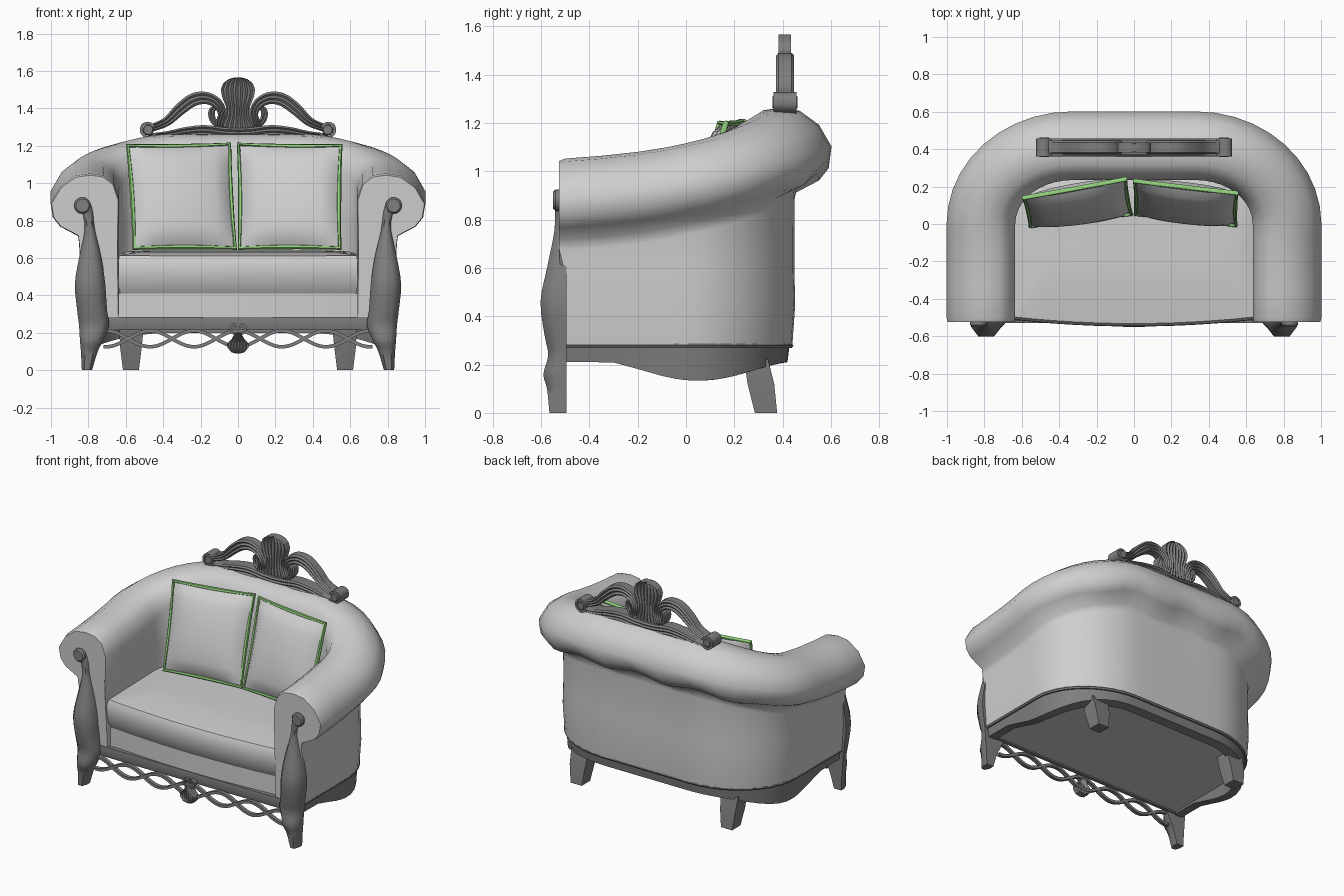
import bpy, bmesh, math
from mathutils import Vector

cube = bpy.data.objects.get("Cube")
if cube:
    bpy.data.objects.remove(cube)


def material(name, rgb):
    m = bpy.data.materials.new(name)
    m.use_nodes = True
    m.diffuse_color = (*rgb, 1)
    m.node_tree.nodes["Principled BSDF"].inputs["Base Color"].default_value = (*rgb, 1)
    return m


FABRIC = material("light grey fabric", (0.62, 0.62, 0.62))
WOOD = material("grey wood", (0.21, 0.21, 0.21))
GREEN = material("green piping", (0.28, 0.62, 0.2))


def make(name, verts, faces, mat, mirror=False, angle=40):
    me = bpy.data.meshes.new(name)
    me.from_pydata([tuple(v) for v in verts], [], faces)
    me.materials.append(mat)
    ob = bpy.data.objects.new(name, me)
    bpy.context.collection.objects.link(ob)
    bm = bmesh.new()
    bm.from_mesh(me)
    bmesh.ops.recalc_face_normals(bm, faces=bm.faces)
    bm.to_mesh(me)
    bm.free()
    me.shade_smooth()
    me.set_sharp_from_angle(angle=math.radians(angle))
    if mirror:
        ob.modifiers.new("Mirror", 'MIRROR').use_mirror_merge = False


def loft(name, rings, mat, closed=False, **kw):
    """Skin a list of closed rings; cap the ends unless the loft is closed."""
    n, m = len(rings[0]), len(rings)
    verts = [p for r in rings for p in r]
    faces = []
    for i in range(m if closed else m - 1):
        a, b = i * n, (i + 1) % m * n
        faces += [(a + j, a + (j + 1) % n, b + (j + 1) % n, b + j) for j in range(n)]
    if not closed:
        faces += [tuple(range(n)), tuple(range((m - 1) * n, m * n))]
    make(name, verts, faces, mat, **kw)


def spline(pts, steps=6):
    """Smooth path through the points."""
    p = [Vector(q) for q in pts]
    p = [2 * p[0] - p[1]] + p + [2 * p[-1] - p[-2]]
    out = []
    for a, b, c, d in zip(p, p[1:], p[2:], p[3:]):
        for k in range(steps):
            t = k / steps
            out.append(0.5 * (2 * b + (c - a) * t + (2 * a - 5 * b + 4 * c - d) * t * t
                              + (3 * b - a - 3 * c + d) * t ** 3))
    return out + [p[-2]]


def band(name, pts, y0, y1, groove=0.0, ribs=3, steps=6):
    """Carved strip along an (x, z, width) path, ribbed on both faces."""
    path = spline(pts, steps)
    k = 2 * ribs
    row = [(2 * j / k - 1, groove * (1 - j % 2)) for j in range(k + 1)]
    rings = []
    for i, p in enumerate(path):
        t = path[min(i + 1, len(path) - 1)] - path[max(i - 1, 0)]
        n = Vector((-t.y, t.x)).normalized() * p.z / 2
        rings.append([(p.x + n.x * s, y0 + g, p.y + n.y * s) for s, g in row]
                     + [(p.x + n.x * s, y1 - g, p.y + n.y * s) for s, g in row[::-1]])
    loft(name, rings, WOOD, mirror=True, angle=35)


def disc(name, x, z, r, y0, y1):
    ang = [2 * math.pi * k / 20 for k in range(20)]
    rings = [[(x + q * math.cos(a), y, z + q * math.sin(a)) for a in ang]
             for y, q in ((y0, r * 0.8), (y0 + 0.01, r), (y1 - 0.01, r), (y1, r * 0.8))]
    loft(name, rings, WOOD, mirror=True)


# Horseshoe plan: offset d outward from the inner wall
STRAIGHT = (-0.525, -0.5, -0.35, -0.2, -0.08)
ARC = [math.pi / 2 * k / 10 for k in range(11)]


def plan(d, ys=STRAIGHT):
    half = [(0.64 + d, y) for y in ys]
    half += [(0.33 + (0.31 + d) * math.cos(a), (0.24 + d) * math.sin(a)) for a in ARC]
    half += [(0.22, 0.24 + d), (0.11, 0.24 + d)]
    return half + [(0, 0.24 + d)] + [(-x, y) for x, y in half[::-1]]


def top_height(y):
    t = max(0, (y + 0.53) / 1.0)
    return 1.05 + 0.07 * t + 0.19 * t ** 3


# Upholstered body with rolled arms and back; heights are below the top, or absolute if positive
roll = [(0, -0.4), (-0.005, -0.14), (0.025, -0.05), (0.08, -0.01), (0.15, 0), (0.23, -0.012),
        (0.31, -0.07), (0.362, -0.16), (0.35, -0.235), (0.31, -0.285), (0.215, -0.335), (0.209, -0.38)]
low = [(0.208, 0.6), (0.212, 0.45), (0.2, 0.28), (0.0, 0.28)]
mid = plan(0.15)
rings = [[] for _ in mid]
for d, h in roll + low:
    for i, (x, y) in enumerate(plan(d)):
        end = i in (0, len(mid) - 1)
        z = h if h > 0.2 else top_height(mid[i][1]) + h
        if end and h > 0.2:
            y = -0.505
        elif end:
            z = 0.85 + (z - 0.85) * 0.96
            x = math.copysign(0.82 + (abs(x) - 0.82) * 0.97, x)
        elif -0.35 < h < -0.2:
            z += 0.016 * math.cos(x * 14) * max(0, min(1, (y - 0.36) / 0.08))
        rings[i].append((x, y, z))
loft("sofa_body", rings, FABRIC, angle=65)


def rail_bottom(y):
    return 0.21 - 0.077 * max(0, math.cos((y - 0.05) / 0.36 * math.pi / 2)) ** 1.3 * (abs(y - 0.05) < 0.36)


# Wooden base rail with a dipped lower edge, a bead and a floor panel
rail_y = (-0.5, -0.4, -0.3, -0.2, -0.1, -0.04)


def sweep(name, section, dip):
    rows = [plan(d, rail_y) for d, z in section]
    loft(name, [[(r[i][0], r[i][1], rail_bottom(r[i][1]) if dip and z < 0.2 else z)
                 for r, (d, z) in zip(rows, section)] for i in range(len(rows[0]))], WOOD)


sweep("base_rail", [(0.12, 0), (0.18, 0), (0.188, 0.275), (0.12, 0.275)], True)
sweep("base_bead", [(0.15, 0.268), (0.198, 0.268), (0.204, 0.278), (0.198, 0.288), (0.15, 0.288)], False)
loft("floor_panel", [[(x, y, z) for x, y in plan(0.14, rail_y)] for z in (0.225, 0.25)], FABRIC)
loft("front_rail", [[(x, -0.48, 0.215), (x, -0.505, 0.215), (x, -0.515, 0.25), (x, -0.51, 0.285),
                     (x, -0.48, 0.285)] for x in (-0.8, 0.8)], WOOD)


# Seat base and bulging seat cushion
def seat_ring(inset, z, front, rise=0.0):
    pts = plan(-inset, (front + 0.06, front * 0.6, front * 0.3))
    xs = [(-1 + k / 6) * (0.64 - inset) for k in range(13)]
    pts += [(x, front + 0.035 * (x / 0.64) ** 2) for x in xs]
    return [(x, y, z + rise * (y + 0.5)) for x, y in pts]


loft("seat_base", [seat_ring(0, z, -0.505) for z in (0.27, 0.41)], FABRIC)
loft("seat_cushion", [seat_ring(0.01, 0.41, -0.505), seat_ring(0, 0.45, -0.53), seat_ring(0, 0.52, -0.548),
                      seat_ring(0, 0.58, -0.546), seat_ring(0.005, 0.612, -0.532, 0.02),
                      seat_ring(0.04, 0.618, -0.47, 0.03), seat_ring(0.12, 0.628, -0.36, 0.02),
                      seat_ring(0.2, 0.638, -0.25)], FABRIC, angle=50)


# Throw pillows: a puffed quad with piping around the rim
def pillow(name, *corners):
    tl, tr, br, bl = map(Vector, corners)
    nrm = (tr - bl).cross(tl - br).normalized()
    n = 12

    def at(u, v, side):
        u2, v2 = u * (1 - 0.03 * (1 - v * v)), v * (1 - 0.025 * (1 - u * u))
        a, b = (u2 + 1) / 2, (v2 + 1) / 2
        p = (bl * (1 - a) + br * a) * (1 - b) + (tl * (1 - a) + tr * a) * b
        return p + nrm * side * 0.075 * ((1 - u * u) * (1 - v * v)) ** 0.45

    g = [2 * k / n - 1 for k in range(n + 1)]
    verts, faces = [], []
    for side in (-1, 1):
        o = len(verts)
        verts += [at(u, v, side) for v in g for u in g]
        for j in range(n):
            for i in range(n):
                a = o + j * (n + 1) + i
                faces.append((a, a + 1, a + n + 2, a + n + 1)[::side])
    make(name, verts, faces, FABRIC, angle=60)
    rim = ([(u, -1) for u in g] + [(1, v) for v in g[1:]] + [(u, 1) for u in g[-2::-1]]
           + [(-1, v) for v in g[-2:0:-1]])
    centre = (tl + tr + br + bl) / 4
    tube = []
    for u, v in rim:
        p = at(u, v, 0)
        out = (p - centre).normalized()
        tube.append([p + 0.013 * (out * math.cos(a) + nrm * math.sin(a))
                     for a in (k * math.pi / 3 for k in range(6))])
    loft(name + "_piping", tube, GREEN, closed=True, angle=60)


pillow("right_pillow", (-0.59, 0.14, 1.2), (-0.045, 0.24, 1.208), (-0.015, 0.055, 0.652), (-0.555, -0.01, 0.652))
pillow("left_pillow", (0.002, 0.23, 1.208), (0.55, 0.165, 1.2), (0.545, -0.005, 0.652), (0.008, 0.055, 0.652))


# Front posts: leg, bulging knee and neck up to the arm scroll (z, inner x, outer x, front y)
def post_ring(z, a, b, f):
    c, r, k = (a + b) / 2, (b - a) / 2, -0.495
    return [(a, k, z), (a, (k + f) / 2, z), (c - r * 0.5, f, z), (c + r * 0.5, f, z), (b, (k + f) / 2, z), (b, k, z)]


post = spline([(0, 0.78, 0.835, -0.565), (0.1, 0.75, 0.84, -0.575), (0.16, 0.72, 0.845, -0.59),
               (0.24, 0.69, 0.85, -0.57), (0.32, 0.7, 0.86, -0.585), (0.46, 0.71, 0.872, -0.602),
               (0.6, 0.73, 0.85, -0.575), (0.75, 0.765, 0.82, -0.545), (0.85, 0.775, 0.835, -0.542),
               (0.9, 0.79, 0.86, -0.542)], 3)
loft("front_post", [post_ring(*p) for p in post], WOOD, mirror=True, angle=60)
disc("arm_scroll", 0.832, 0.88, 0.044, -0.55, -0.49)

# Tapered back legs
loft("back_leg", [[(x, y, z) for x, y in ((a, f), (b, f), (b, k), (a, k))] for z, a, b, f, k in
                  ((0, 0.53, 0.615, 0.285, 0.377), (0.12, 0.515, 0.63, 0.255, 0.365),
                   (0.22, 0.505, 0.635, 0.24, 0.34))], WOOD, mirror=True)

# Braided apron with a centre ornament
for name, s in (("apron_vine_upper", 1), ("apron_vine_lower", -1)):
    xs = [0.72 * k / 36 for k in range(37)]
    band(name, [(x, 0.168 + s * 0.043 * math.cos(x * math.pi / 0.235), 0.019) for x in xs],
         -0.53, -0.505, ribs=1, steps=1)
band("apron_curl", [(0.0, 0.19, 0.012), (0.03, 0.2, 0.012), (0.04, 0.23, 0.012), (0.02, 0.245, 0.012),
                    (0.012, 0.228, 0.01)], -0.54, -0.51, ribs=1)


def fluted(name, rows, y0, y1, depth):
    """Shell shape: rows of (half width, z) with flutes on both faces."""
    row = [(j / 7 - 1, depth * (j % 2)) for j in range(15)]
    loft(name, [[(w * s, y0 + g, z) for s, g in row] + [(w * s, y1 - g, z) for s, g in row[::-1]]
                for w, z in rows], WOOD, angle=30)


fluted("apron_shell", [(0.005, 0.088), (0.035, 0.095), (0.055, 0.12), (0.058, 0.14), (0.035, 0.165),
                       (0.015, 0.2)], -0.55, -0.505, 0.008)

# Carved crest: shell, sweeping scrolls, wavy lower rail and end volutes
fluted("crest_shell", [(0.11, 1.25), (0.095, 1.3), (0.065, 1.36), (0.065, 1.41), (0.085, 1.46), (0.092, 1.5),
                       (0.078, 1.535), (0.05, 1.556), (0.02, 1.565)], 0.382, 0.435, 0.01)
band("crest_scroll", [(0.46, 1.295, 0.04), (0.38, 1.33, 0.05), (0.31, 1.395, 0.065), (0.24, 1.445, 0.07),
                      (0.17, 1.455, 0.065), (0.11, 1.425, 0.055), (0.085, 1.37, 0.045), (0.1, 1.31, 0.04),
                      (0.07, 1.27, 0.03)], 0.373, 0.447, 0.01)
band("crest_curl", [(0.1, 1.3, 0.03), (0.135, 1.34, 0.035), (0.14, 1.385, 0.035), (0.115, 1.41, 0.025)],
     0.38, 0.44, 0.008, 2)
band("crest_rail", [(0.48, 1.25, 0.03), (0.38, 1.255, 0.045), (0.28, 1.272, 0.055), (0.18, 1.28, 0.06),
                    (0.08, 1.268, 0.06), (0, 1.264, 0.06)], 0.362, 0.458, 0.01)
disc("crest_volute", 0.48, 1.285, 0.03, 0.358, 0.462)
band("crest_volute_curl", [(0.44, 1.262, 0.014), (0.48, 1.244, 0.014), (0.515, 1.27, 0.014), (0.51, 1.31, 0.014),
                           (0.475, 1.32, 0.014), (0.445, 1.3, 0.014)], 0.362, 0.458, ribs=1)
